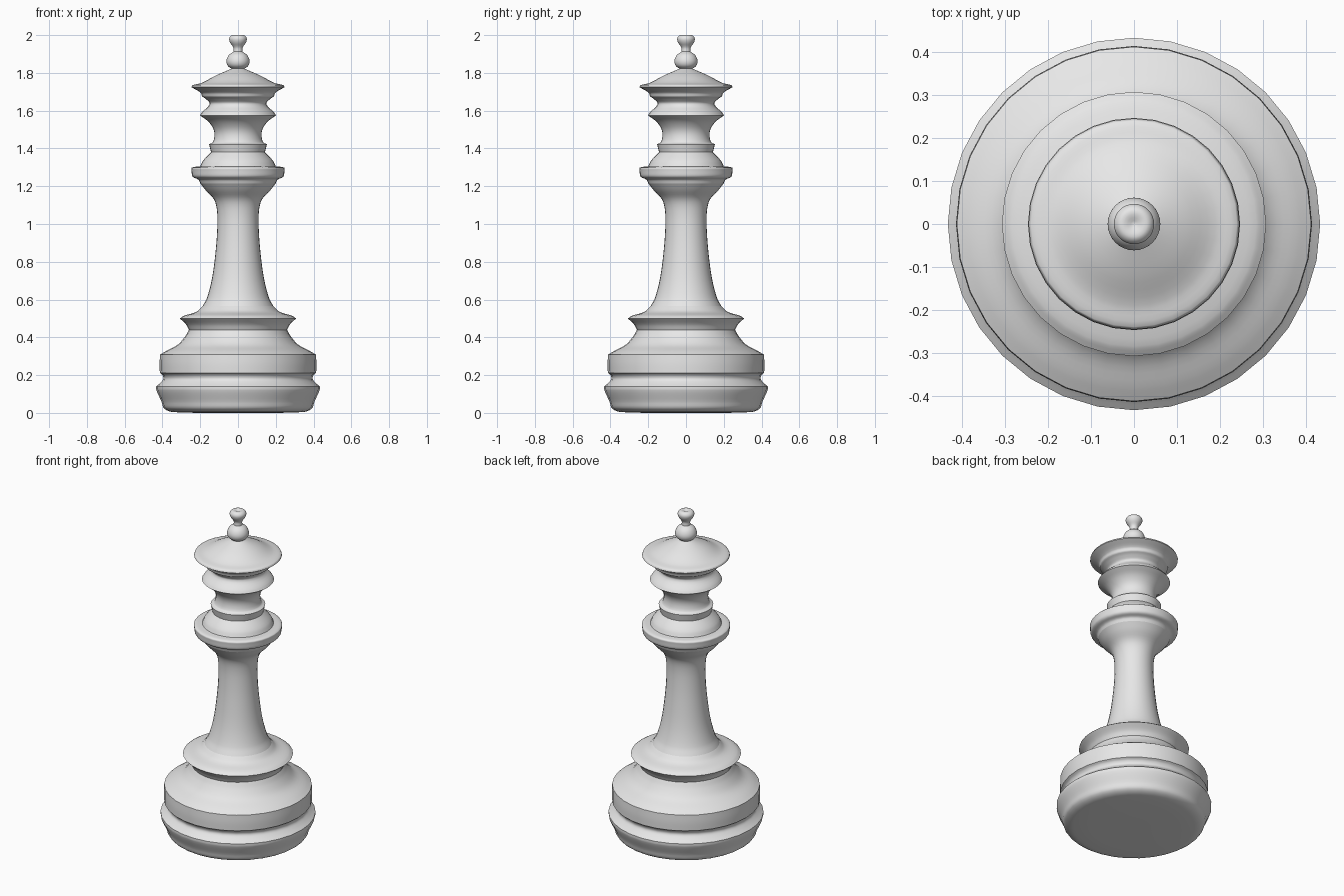
import bpy
import bmesh
from math import cos, sin, pi, radians
from mathutils import Vector

SIDES = 32      # facets around the turned body
STEPS = 4       # subdivisions between neighbouring profile points

default_cube = bpy.data.objects.get("Cube")
if default_cube:
    bpy.data.objects.remove(default_cube, do_unlink=True)


def make_material(name, colour):
    material = bpy.data.materials.new(name)
    material.use_nodes = True
    material.diffuse_color = colour
    shader = next(n for n in material.node_tree.nodes if n.type == 'BSDF_PRINCIPLED')
    shader.inputs["Base Color"].default_value = colour
    return material


def smooth_curve(points):
    """Round off a run of (radius, height) points, passing through each."""
    pts = [Vector(p) for p in points]
    padded = [pts[0]] + pts + [pts[-1]]
    curve = [pts[0]]
    for a, b, c, d in zip(padded, padded[1:], padded[2:], padded[3:]):
        # chord-limited tangents stop tight corners from overshooting
        chord = (c - b).length
        start = (c - a).normalized() * chord
        end = (d - b).normalized() * chord
        for i in range(1, STEPS + 1):
            t = i / STEPS
            h = t * t * (3 - 2 * t)
            curve.append(b * (1 - h) + c * h
                         + start * (t * (1 - t) ** 2) - end * (t * t * (1 - t)))
    return curve


def turn(name, *runs):
    """Lathe smooth runs around z; the joints between runs stay crisp."""
    profile = []
    for run in runs:
        curve = smooth_curve(run)
        profile += curve[1:] if profile else curve
    bm = bmesh.new()
    rings = []
    for radius, height in profile:
        if radius < 0.001:
            rings.append([bm.verts.new((0, 0, height))] * SIDES)
        else:
            angles = [2 * pi * i / SIDES for i in range(SIDES)]
            rings.append([bm.verts.new((radius * cos(a), radius * sin(a), height))
                          for a in angles])
    for low, high in zip(rings, rings[1:]):
        for i in range(SIDES):
            j = (i + 1) % SIDES
            corners = dict.fromkeys((low[i], low[j], high[j], high[i]))
            bm.faces.new(list(corners))
    mesh = bpy.data.meshes.new(name)
    bm.to_mesh(mesh)
    bm.free()
    mesh.materials.append(grey)
    part = bpy.data.objects.new(name, mesh)
    bpy.context.collection.objects.link(part)
    bpy.ops.object.select_all(action='DESELECT')
    part.select_set(True)
    bpy.context.view_layer.objects.active = part
    bpy.ops.object.shade_smooth_by_angle(angle=radians(50))
    return part


grey = make_material("plain grey", (0.8, 0.8, 0.8, 1))

# Foot: flat underside, bulging lower rim and groove
turn("foot",
     [(0, 0), (.34, .004), (.39, .022), (.405, .06), (.432, .12), (.434, .14)],
     [(.434, .14), (.41, .16), (.395, .18), (.4, .2), (.414, .212)])

# Drum: upright band that sweeps in to the first collar
turn("drum",
     [(.414, .212), (.415, .26), (.413, .308)],
     [(.413, .308), (.38, .328), (.32, .36), (.28, .405), (.26, .44)])

# Lower collar: flared lip
turn("lower_collar",
     [(.26, .44), (.275, .468), (.308, .5)],
     [(.308, .5), (.285, .515), (.22, .535), (.187, .565)])

# Stem: tapering shaft that flares at the top
turn("stem",
     [(.187, .565), (.164, .61), (.138, .71), (.12, .84), (.11, .97),
      (.111, 1.07), (.127, 1.13), (.172, 1.18), (.2, 1.215)])

# Upper collar: thick ring with a domed shoulder
turn("upper_collar",
     [(.2, 1.215), (.21, 1.235), (.24, 1.25), (.246, 1.28)],
     [(.246, 1.28), (.245, 1.298), (.2, 1.305)],
     [(.2, 1.305), (.185, 1.335), (.143, 1.38)])

# Neck: small ring below a waisted section
turn("neck",
     [(.143, 1.38), (.153, 1.422)],
     [(.153, 1.422), (.132, 1.435), (.126, 1.49), (.155, 1.54), (.202, 1.575)])

# Head: thin ridge, groove and underside of the cap
turn("head",
     [(.202, 1.575), (.19, 1.592), (.15, 1.635), (.168, 1.66), (.19, 1.675)],
     [(.19, 1.675), (.198, 1.695), (.246, 1.724)])

# Cap: shallow dome
turn("cap",
     [(.246, 1.724), (.24, 1.735), (.19, 1.748), (.12, 1.785), (.035, 1.822)])

# Finial: ball topped by a small bud
turn("finial",
     [(.035, 1.822), (.056, 1.84), (.061, 1.866), (.048, 1.895), (.024, 1.912)],
     [(.024, 1.912), (.025, 1.935), (.043, 1.963), (.046, 1.985), (.03, 2), (0, 1.992)])
